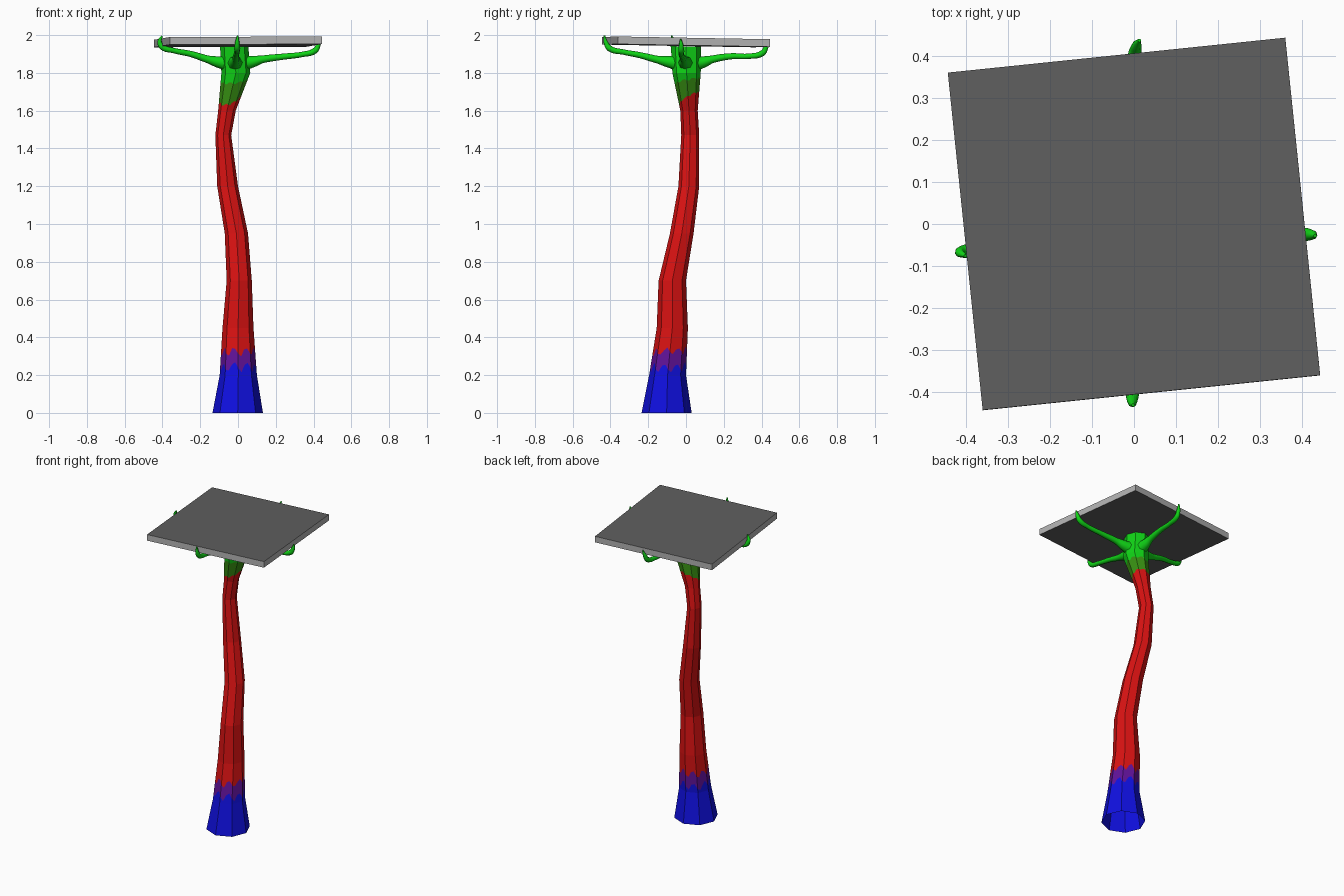
import bpy, bmesh, math, random
from mathutils import Vector, Matrix

if "Cube" in bpy.data.objects:
    bpy.data.objects.remove(bpy.data.objects["Cube"])

random.seed(4)


def mat(name, r, g, b):
    m = bpy.data.materials.new(name)
    m.diffuse_color = (r, g, b, 1)
    m.use_nodes = True
    m.node_tree.nodes["Principled BSDF"].inputs["Base Color"].default_value = m.diffuse_color
    return m


blue = mat("blue", 0.005, 0.005, 0.75)
purple = mat("purple", 0.12, 0.006, 0.32)
red = mat("red", 0.70, 0.006, 0.006)
olive = mat("dark green", 0.04, 0.29, 0.006)
green = mat("green", 0.005, 0.66, 0.008)
dark = mat("dark grey", 0.115, 0.115, 0.115)
light = mat("light grey", 0.45, 0.45, 0.45)


def finish(bm, name, mats):
    me = bpy.data.meshes.new(name)
    bm.to_mesh(me)
    bm.free()
    for m in mats:
        me.materials.append(m)
    ob = bpy.data.objects.new(name, me)
    bpy.context.collection.objects.link(ob)
    return ob


# Trunk: eight-sided profile as (z, left x, right x, front y, back y)
KEYS = [
    (0.00, -0.135, 0.132, -0.235, 0.03), (0.20, -0.097, 0.10, -0.195, 0.0),
    (0.45, -0.082, 0.082, -0.155, 0.01), (0.70, -0.06, 0.073, -0.145, 0.0),
    (0.95, -0.07, 0.053, -0.085, 0.04), (1.20, -0.11, 0.0, -0.04, 0.07),
    (1.47, -0.12, -0.036, -0.025, 0.07), (1.60, -0.105, -0.012, -0.03, 0.062),
    (1.80, -0.088, 0.065, -0.072, 0.078), (1.94, -0.095, 0.055, -0.08, 0.08)]
SIDES, SUB = 8, 4
COLS = SIDES * SUB


def surface(col, z):
    """Point on the trunk wall at a column and height."""
    for a, b in zip(KEYS, KEYS[1:]):
        if z <= b[0]:
            break
    t = (z - a[0]) / (b[0] - a[0])
    x0, x1, y0, y1 = [p + (q - p) * t for p, q in zip(a[1:], b[1:])]
    i, f = divmod(col, SUB)
    f /= SUB
    a0, a1 = [2 * math.pi * k / SIDES for k in (i, i + 1)]
    c = math.cos(a0) * (1 - f) + math.cos(a1) * f
    s = math.sin(a0) * (1 - f) + math.sin(a1) * f
    return ((x0 + x1) / 2 + c * (x1 - x0) / 2, (y0 + y1) / 2 + s * (y1 - y0) / 2, z)


# Ragged colour borders: low blue/purple, purple/red, red/olive, olive/green
def jag(base, wave, lean):
    out = []
    for c in range(COLS):
        a = 2 * math.pi * c / COLS
        out.append(base + wave * (math.cos(math.pi * c / 2 + 2) + random.uniform(-0.4, 0.4))
                   + lean * (math.sin(a) + 0.5 * math.cos(a)))
    return out


flat = lambda k: [KEYS[k][0]] * COLS
rows = ([flat(0), flat(1), jag(0.242, 0.022, 0), jag(0.325, 0.022, 0)]
        + [flat(k) for k in range(2, 8)]
        + [jag(1.663, 0.006, 0.03), jag(1.758, 0.006, 0.012), flat(8), flat(9)])
row_mat = [0, 0, 1] + [2] * 7 + [3, 4, 4]

bm = bmesh.new()
grid = [[bm.verts.new(surface(c, r[c])) for c in range(COLS)] for r in rows]
for j, m in enumerate(row_mat):
    for c in range(COLS):
        d = (c + 1) % COLS
        f = bm.faces.new((grid[j][c], grid[j][d], grid[j + 1][d], grid[j + 1][c]))
        f.material_index = m
bm.faces.new(grid[-1]).material_index = 4
finish(bm, "trunk", [blue, purple, red, olive, green])

# Tray: slightly turned and tilted square board, light rim
bm = bmesh.new()
bmesh.ops.create_cube(bm, size=1, matrix=Matrix.Diagonal((0.809, 0.809, 0.04, 1)))
bm.normal_update()
for f in bm.faces:
    f.material_index = 0 if abs(f.normal.z) > 0.5 else 1
tray = finish(bm, "tray", [dark, light])
tray.matrix_world = (Matrix.Translation((0, 0, 1.964))
                     @ Matrix.Rotation(math.radians(-1.0), 4, 'X')
                     @ Matrix.Rotation(math.radians(-0.3), 4, 'Y')
                     @ Matrix.Rotation(math.radians(5.9), 4, 'Z'))


# Tendrils: tapered tubes that hook up around the tray edges
def tendril(name, pts, radii):
    cu = bpy.data.curves.new(name, 'CURVE')
    cu.dimensions = '3D'
    cu.bevel_depth = 1
    cu.bevel_resolution = 2
    cu.resolution_u = 5
    cu.use_fill_caps = True
    sp = cu.splines.new('BEZIER')
    sp.bezier_points.add(len(pts) - 1)
    for b, p, r in zip(sp.bezier_points, pts, radii):
        b.co, b.radius = p, r
        b.handle_left_type = b.handle_right_type = 'AUTO'
    tmp = bpy.data.objects.new("tmp", cu)
    bpy.context.collection.objects.link(tmp)
    bpy.context.view_layer.update()
    me = bpy.data.meshes.new_from_object(tmp.evaluated_get(bpy.context.evaluated_depsgraph_get()))
    bpy.data.objects.remove(tmp)
    me.materials.clear()
    me.materials.append(green)
    for p in me.polygons:
        p.material_index = 0
        p.use_smooth = True
    ob = bpy.data.objects.new(name, me)
    bpy.context.collection.objects.link(ob)


R = [0.05, 0.033, 0.02, 0.016, 0.014, 0.016, 0.012, 0.004]
tendril("left_tendril", [(-0.03, 0, 1.85), (-0.09, -0.01, 1.855), (-0.16, -0.02, 1.872),
                         (-0.25, -0.035, 1.9), (-0.34, -0.055, 1.918), (-0.402, -0.065, 1.938),
                         (-0.415, -0.068, 1.965), (-0.402, -0.076, 1.996)], R)
tendril("right_tendril", [(0.0, 0, 1.85), (0.065, -0.005, 1.857), (0.13, -0.012, 1.872),
                          (0.24, -0.02, 1.886), (0.34, -0.025, 1.898), (0.408, -0.025, 1.918),
                          (0.425, -0.026, 1.948), (0.432, -0.028, 1.978)], R)
tendril("front_tendril", [(-0.015, -0.02, 1.85), (-0.015, -0.08, 1.857), (-0.012, -0.15, 1.87),
                          (-0.01, -0.24, 1.893), (-0.006, -0.33, 1.91), (-0.004, -0.405, 1.93),
                          (-0.004, -0.424, 1.96), (-0.002, -0.432, 1.998)], R)
tendril("back_tendril", [(-0.015, 0.02, 1.85), (-0.015, 0.08, 1.855), (-0.012, 0.14, 1.872),
                         (-0.008, 0.24, 1.888), (-0.002, 0.33, 1.888), (0.002, 0.405, 1.905),
                         (0.006, 0.425, 1.938), (0.013, 0.438, 1.975)], R)
